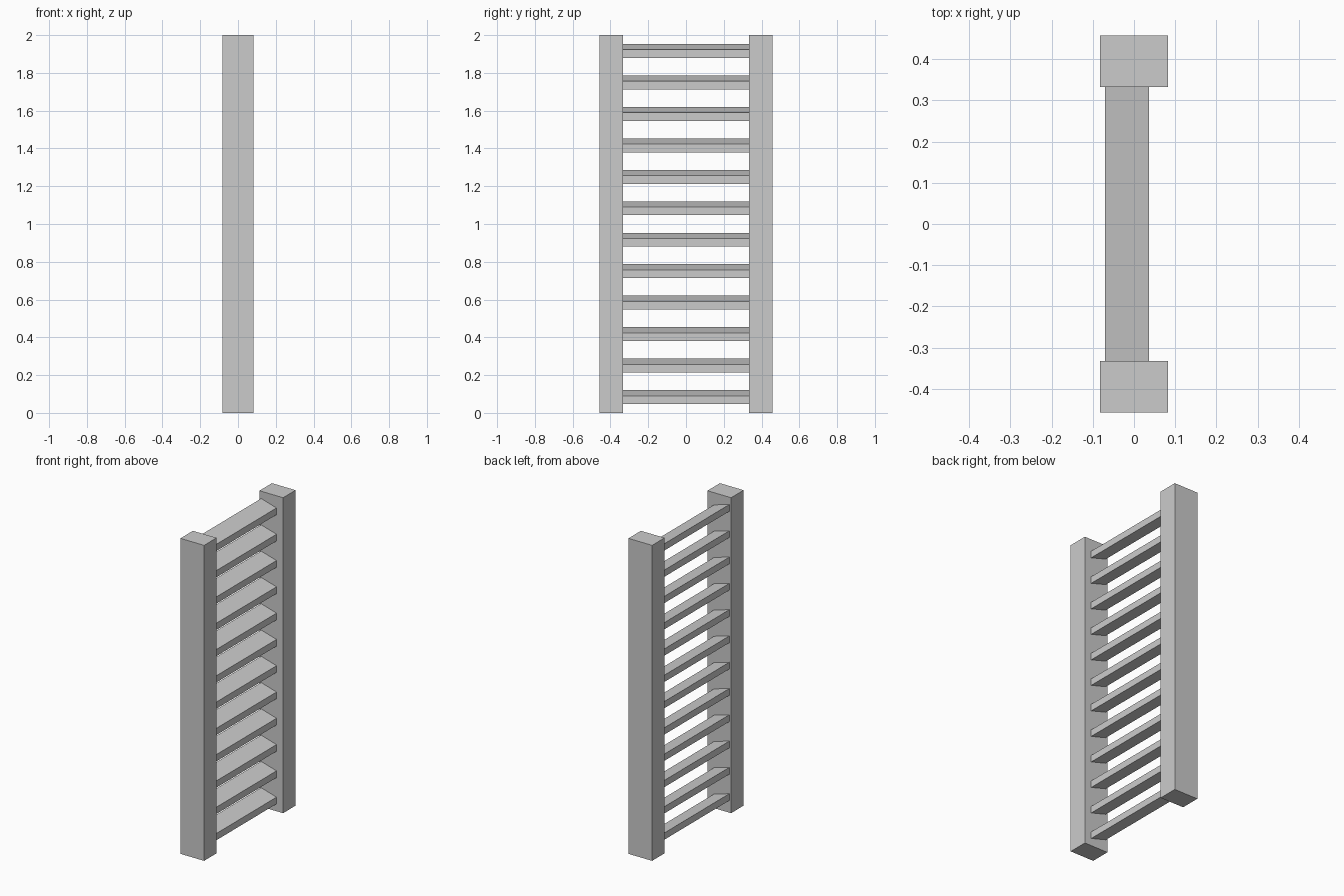
import bpy, bmesh

if "Cube" in bpy.data.objects:
    bpy.data.objects.remove(bpy.data.objects["Cube"])

PITCH = 1 / 6


def prism(name, profile, y0, y1):
    """Extrude an (x, z) profile along y."""
    bm = bmesh.new()
    face = bm.faces.new([bm.verts.new((x, y0, z)) for x, z in profile])
    ext = bmesh.ops.extrude_face_region(bm, geom=[face])
    verts = [v for v in ext["geom"] if isinstance(v, bmesh.types.BMVert)]
    bmesh.ops.translate(bm, verts=verts, vec=(0, y1 - y0, 0))
    bmesh.ops.recalc_face_normals(bm, faces=bm.faces[:])
    mesh = bpy.data.meshes.new(name)
    bm.to_mesh(mesh)
    bm.free()
    obj = bpy.data.objects.new(name, mesh)
    bpy.context.collection.objects.link(obj)
    return obj


# Upright posts
post = [(-0.083, 0), (0.083, 0), (0.083, 2), (-0.083, 2)]
prism("front_post", post, -0.458, -0.333)
prism("back_post", post, 0.333, 0.458)

# Sloping louvre slats with vertical edges, dropping towards +x
for i in range(12):
    c = (i + 0.5) * PITCH
    slat = [(-0.071, c - 0.006), (0.037, c - 0.037),
            (0.037, c + 0.006), (-0.071, c + 0.037)]
    prism(f"slat_{i + 1}", slat, -0.333, 0.333)
